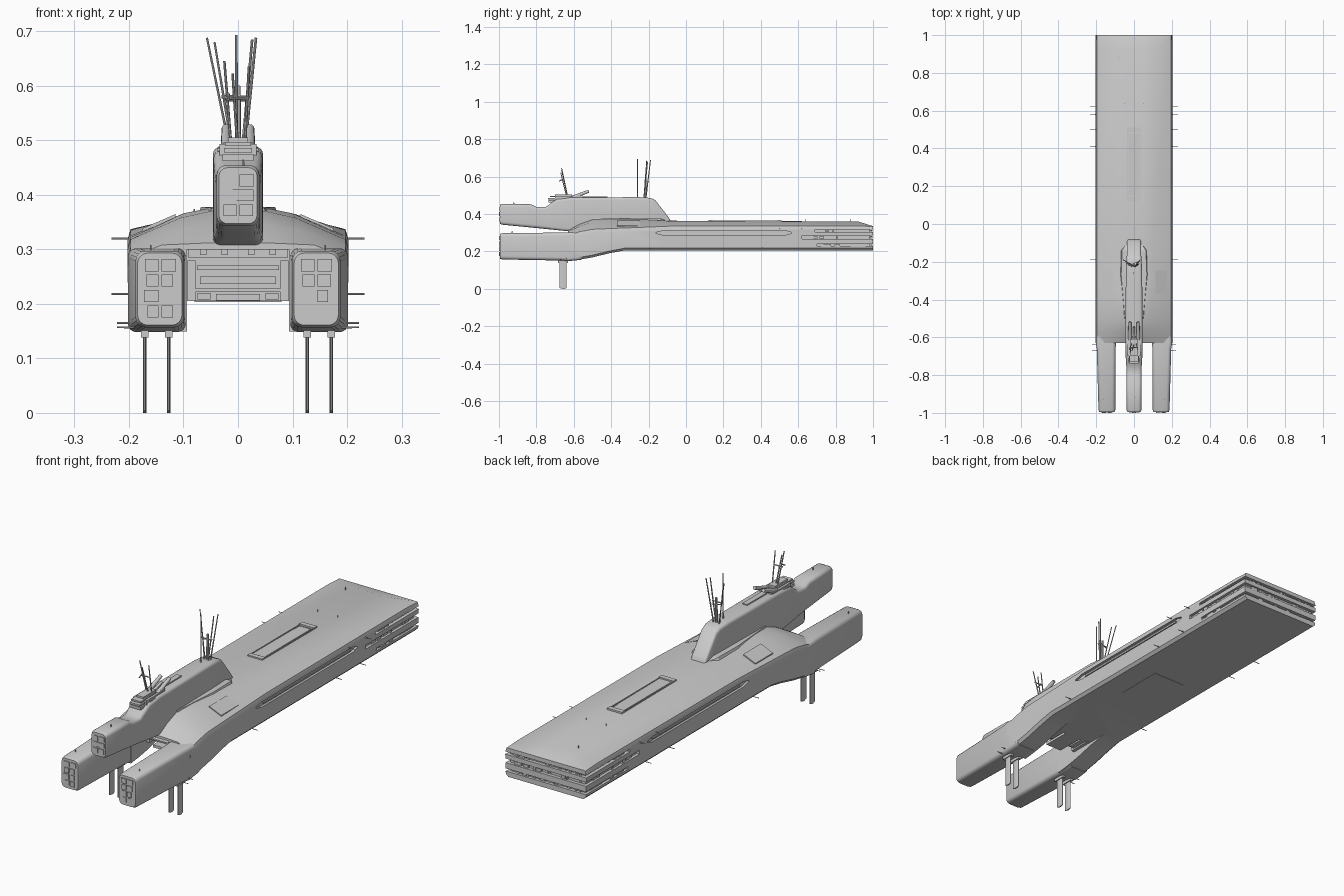
import bpy, bmesh, math, random
from mathutils import Vector
random.seed(4)


def finish(name, bm, smooth=None):
    bmesh.ops.recalc_face_normals(bm, faces=bm.faces[:])
    me = bpy.data.meshes.new(name)
    bm.to_mesh(me)
    bm.free()
    ob = bpy.data.objects.new(name, me)
    bpy.context.collection.objects.link(ob)
    if smooth:
        shade(ob, smooth)
    return ob


def shade(ob, angle):
    bpy.ops.object.select_all(action='DESELECT')
    bpy.context.view_layer.objects.active = ob
    ob.select_set(True)
    bpy.ops.object.shade_smooth_by_angle(angle=math.radians(angle))


def loft(name, sections, smooth=None):
    """Skin a list of (y, [(x, z), ...]) cross-sections."""
    bm = bmesh.new()
    rings = [[bm.verts.new((x, y, z)) for x, z in pts] for y, pts in sections]
    n = len(rings[0])
    for a, b in zip(rings, rings[1:]):
        for i in range(n):
            j = (i + 1) % n
            bm.faces.new((a[i], a[j], b[j], b[i]))
    bm.faces.new(rings[0])
    bm.faces.new(rings[-1])
    return finish(name, bm, smooth)


def rounded(x0, x1, z0, z1, r, seg=4):
    """Rounded rectangle in the xz plane."""
    pts = []
    for k, (cx, cz) in enumerate([(x1 - r, z1 - r), (x0 + r, z1 - r), (x0 + r, z0 + r), (x1 - r, z0 + r)]):
        for i in range(seg + 1):
            a = math.pi / 2 * (k + i / seg)
            pts.append((cx + r * math.cos(a), cz + r * math.sin(a)))
    return pts


def boxes(name, specs):
    """One object from boxes given as (x0, x1, y0, y1, z0, z1)."""
    bm = bmesh.new()
    for x0, x1, y0, y1, z0, z1 in specs:
        for v in bmesh.ops.create_cube(bm, size=1)['verts']:
            v.co = Vector(((x0 + x1) / 2 + v.co.x * (x1 - x0),
                           (y0 + y1) / 2 + v.co.y * (y1 - y0),
                           (z0 + z1) / 2 + v.co.z * (z1 - z0)))
    return finish(name, bm)


def rods(name, specs, sides=8):
    """One object from rods given as (start, end, radius)."""
    bm = bmesh.new()
    for p, q, r in specs:
        p, q = Vector(p), Vector(q)
        vs = bmesh.ops.create_cone(bm, cap_ends=True, segments=sides, radius1=r,
                                   radius2=r * 0.8, depth=(q - p).length)['verts']
        rot = (q - p).to_track_quat('Z', 'Y')
        for v in vs:
            v.co = rot @ v.co + (p + q) / 2
    return finish(name, bm, 40)


def both(specs):
    """Mirror box specs across x = 0."""
    return specs + [(-b, -a, *rest) for a, b, *rest in specs]


def cut(target, cutter):
    m = target.modifiers.new("cut", 'BOOLEAN')
    m.operation, m.solver, m.object = 'DIFFERENCE', 'EXACT', cutter
    bpy.context.view_layer.objects.active = target
    bpy.ops.object.modifier_apply(modifier=m.name)
    bpy.data.objects.remove(cutter)


# Main hull: flat deck with sloped shoulders, dropping to two arms at the engine end
def hull_section(zb, zs, xc, zt, zc):
    half = [(0.188, zb), (0.2, zb + 0.012), (0.203, zs - 0.02), (0.197, zs), (xc, zt), (0.05, zc)]
    return half + [(-x, z) for x, z in reversed(half)]


hull = loft("main_hull", [
    (1.0, hull_section(0.205, 0.333, 0.193, 0.335, 0.335)),
    (0.92, hull_section(0.205, 0.337, 0.10, 0.36, 0.36)),
    (-0.08, hull_section(0.205, 0.335, 0.10, 0.362, 0.364)),
    (-0.33, hull_section(0.205, 0.325, 0.10, 0.366, 0.376)),
    (-0.41, hull_section(0.19, 0.322, 0.10, 0.366, 0.376)),
    (-0.50, hull_section(0.168, 0.318, 0.105, 0.358, 0.37)),
    (-0.57, hull_section(0.156, 0.305, 0.12, 0.334, 0.345)),
    (-0.63, hull_section(0.149, 0.285, 0.14, 0.308, 0.312))])

# Hangar notch between the arms
cut(hull, boxes("cutter", [(-0.094, 0.094, -0.8, -0.42, 0.1, 0.3)]))
cut(hull, boxes("cutter", [(-0.094, 0.094, -0.8, -0.30, 0.1, 0.2055)]))
# Bow grooves
grooves = [(0.69, 0.304, 0.316), (0.62, 0.266, 0.284), (0.70, 0.228, 0.240)]
for y0, z0, z1 in grooves:
    cut(hull, boxes("cutter", [(-0.3, 0.3, y0, 1.1, z0, z1)]))
# Long pointed side slots
for s in (-1, 1):
    slot = [(y, [(s * 0.192, 0.299 - h), (s * 0.23, 0.299 - h), (s * 0.23, 0.299 + h), (s * 0.192, 0.299 + h)])
            for y, h in ((-0.16, 0.002), (-0.12, 0.012), (0.53, 0.012), (0.565, 0.002))]
    cut(hull, loft("cutter", slot))
shade(hull, 22)

boxes("side_slot_rails", both([(0.19, 0.198, -0.1, 0.52, 0.295, 0.303)]))
boxes("bow_core", [(-0.188, 0.188, 0.6, 0.985, 0.215, 0.325)])
greeble = []
for y0, z0, z1 in grooves:
    for i in range(22):
        x, w = random.uniform(-0.18, 0.17), random.uniform(0.006, 0.02)
        greeble.append((x, x + w, 0.97, random.uniform(0.988, 0.997), z0 + 0.002, z1 - random.uniform(0.002, 0.005)))
    for i in range(8):
        y, w = random.uniform(y0 + 0.02, 0.95), random.uniform(0.01, 0.04)
        greeble += both([(0.18, random.uniform(0.191, 0.198), y, y + w, z0 + 0.002, z1 - 0.003)])
boxes("bow_machinery", greeble)

# Deck hatch, tower-side hatches and belly plate
boxes("deck_hatch",
      both([(0.033, 0.037, 0.12, 0.51, 0.355, 0.366)])
      + [(-0.028, 0.028, 0.15, 0.48, 0.355, 0.3645)]
      + [(-0.037, 0.037, y, y + 0.022, 0.355, 0.369) for y in (0.12, 0.488)])
boxes("belly_plate", [(-0.08, 0.08, 0.02, 0.24, 0.2035, 0.21)])
for s in (-1, 1):
    hatch = loft("side_hatch", [(y, [(s * 0.115, 0.35), (s * 0.175, 0.326), (s * 0.175, 0.3385), (s * 0.115, 0.3645)])
                                for y in (-0.37, -0.245)])

# Centre tower running aft into the upper engine boom
tower = [(-0.08, 0.034, 0.335, 0.362, 0.010), (-0.095, 0.037, 0.335, 0.385, 0.014),
         (-0.165, 0.038, 0.335, 0.475, 0.014), (-0.19, 0.040, 0.33, 0.486, 0.014),
         (-0.25, 0.043, 0.325, 0.49, 0.014), (-0.62, 0.046, 0.307, 0.488, 0.014),
         (-0.69, 0.045, 0.314, 0.48, 0.014), (-0.75, 0.041, 0.320, 0.438, 0.016),
         (-0.80, 0.040, 0.325, 0.438, 0.016), (-0.83, 0.040, 0.328, 0.452, 0.016),
         (-0.985, 0.039, 0.343, 0.454, 0.016), (-0.995, 0.035, 0.347, 0.450, 0.016)]
loft("centre_tower", [(y, rounded(-w, w, a, b, r)) for y, w, a, b, r in tower], 35)
# Base collar of the tower
loft("tower_collar", [(y, [(-w, 0.345), (w, 0.345), (w - 0.012, h), (-w + 0.012, h)])
                      for y, w, h in ((-0.11, 0.055, 0.366), (-0.14, 0.075, 0.376), (-0.27, 0.08, 0.378), (-0.5, 0.06, 0.376))])

# Lower engine pods
pod = [(-0.56, 0.097, 0.2, 0.155, 0.3, 0.016), (-0.63, 0.096, 0.202, 0.148, 0.302, 0.016),
       (-0.66, 0.097, 0.197, 0.151, 0.301, 0.018), (-0.985, 0.099, 0.188, 0.157, 0.297, 0.018),
       (-0.995, 0.103, 0.184, 0.161, 0.293, 0.018)]
for side, s in (("left", -1), ("right", 1)):
    loft(side + "_engine_pod", [(y, [(s * x, z) for x, z in rounded(a, b, c, d, r)]) for y, a, b, c, d, r in pod], 35)

# Panelled engine end faces
panels = []
for cx, z0, z1, rows in ((-0.143, 0.172, 0.285, 4), (0.143, 0.172, 0.285, 4), (0, 0.358, 0.44, 3)):
    step = (z1 - z0) / rows
    for i in range(rows):
        for s in (-1, 1):
            xs = sorted((cx + s * 0.003, cx + s * random.uniform(0.022, 0.03)))
            panels.append((xs[0], xs[1], -random.uniform(0.997, 1.0), -0.98, z0 + i * step + 0.003, z0 + (i + 1) * step - 0.003))
panels.append((-0.01, 0.01, -1.0, -0.98, 0.39, 0.41))
boxes("engine_end_panels", panels)

# Hangar interior
boxes("hangar_frame",
      [(-0.092, 0.092, -0.46, -0.41, 0.285, 0.3), (-0.075, 0.075, -0.50, -0.41, 0.262, 0.270),
       (-0.07, 0.07, -0.47, -0.41, 0.236, 0.250), (-0.08, 0.08, -0.52, -0.41, 0.222, 0.228),
       (-0.04, 0.04, -0.55, -0.41, 0.206, 0.218)]
      + both([(0.078, 0.093, -0.52, -0.41, 0.205, 0.28), (0.05, 0.074, -0.5, -0.41, 0.208, 0.22)])
      + [(x, x + 0.012, -0.6, -0.42, 0.290, 0.302) for x in (-0.07, -0.03, 0.018, 0.058)])

# Landing fins with mounts
for side, s in (("left", -1), ("right", 1)):
    for label, x in (("inner", 0.127), ("outer", 0.171)):
        loft(side + "_" + label + "_fin", [(y, [(s * x - w, z0), (s * x + w, z0), (s * x + w, 0.155), (s * x - w, 0.155)])
             for y, w, z0 in ((-0.675, 0.0012, 0.004), (-0.66, 0.003, 0), (-0.65, 0.003, 0), (-0.638, 0.0012, 0.004))])
boxes("fin_mounts", both([(x - 0.007, x + 0.007, -0.685, -0.63, 0.138, 0.155) for x in (0.127, 0.171)]))

# Forward mast cluster
rods("forward_masts", [
    ((-0.003, -0.26, 0.48), (-0.003, -0.26, 0.693), 0.003),
    ((0.012, -0.215, 0.48), (0.033, -0.19, 0.688), 0.003),
    ((0.008, -0.225, 0.48), (0.026, -0.21, 0.685), 0.003),
    ((-0.014, -0.215, 0.48), (-0.057, -0.19, 0.688), 0.0025),
    ((-0.01, -0.225, 0.48), (-0.043, -0.205, 0.68), 0.0025),
    ((-0.03, -0.22, 0.58), (0.022, -0.22, 0.58), 0.003),
    ((-0.026, -0.22, 0.573), (0.02, -0.2, 0.573), 0.002),
    ((0, -0.22, 0.48), (0, -0.215, 0.60), 0.006)])
# Bridge mast cluster
rods("bridge_masts", [
    ((0.0, -0.635, 0.48), (-0.01, -0.67, 0.622), 0.003),
    ((0.012, -0.63, 0.48), (0.02, -0.665, 0.635), 0.003),
    ((-0.012, -0.63, 0.48), (-0.025, -0.665, 0.645), 0.003),
    ((-0.024, -0.655, 0.577), (0.02, -0.655, 0.577), 0.003),
    ((-0.018, -0.66, 0.585), (-0.018, -0.68, 0.575), 0.003)])

# Bridge decks stacked on the tower
boxes("bridge_decks",
      [(-0.034, 0.034, -0.70, -0.57, 0.47, 0.493), (-0.028, 0.028, -0.735, -0.60, 0.462, 0.474),
       (-0.026, 0.026, -0.738, -0.61, 0.478, 0.486), (-0.024, 0.024, -0.728, -0.62, 0.490, 0.497),
       (-0.018, 0.018, -0.70, -0.61, 0.490, 0.505), (-0.012, 0.012, -0.56, -0.42, 0.485, 0.494)]
      + both([(0.028, 0.038, -0.68, -0.6, 0.46, 0.485), (0.016, 0.03, -0.595, -0.565, 0.485, 0.5)]))
# Paired telescope tubes
rods("bridge_tubes", [((s * 0.022, -0.61, 0.487), (s * 0.022, -0.52, 0.522), 0.010) for s in (-1, 1)]
     + [((0, -0.61, 0.49), (0, -0.545, 0.51), 0.007)], 12)

# Side whiskers and small deck fittings
whiskers = []
for s in (-1, 1):
    for y, z in ((0.62, 0.32), (0.58, 0.218), (0.5, 0.32), (0.41, 0.218), (-0.19, 0.218)):
        whiskers.append(((s * 0.195, y, z), (s * 0.232, y, z), 0.002))
    for y, z in ((-0.64, 0.165), (-0.67, 0.157)):
        whiskers.append(((s * 0.185, y, z), (s * 0.222, y, z), 0.002))
    whiskers.append(((s * 0.16, -0.93, 0.29), (s * 0.16, -0.93, 0.308), 0.002))
    whiskers.append(((s * 0.05, 0.64, 0.355), (s * 0.05, 0.64, 0.372), 0.002))
whiskers += [((-0.08, 0.88, 0.35), (-0.08, 0.88, 0.374), 0.002), ((0.01, -0.92, 0.45), (0.01, -0.92, 0.465), 0.002)]
rods("side_whiskers", whiskers, 6)
